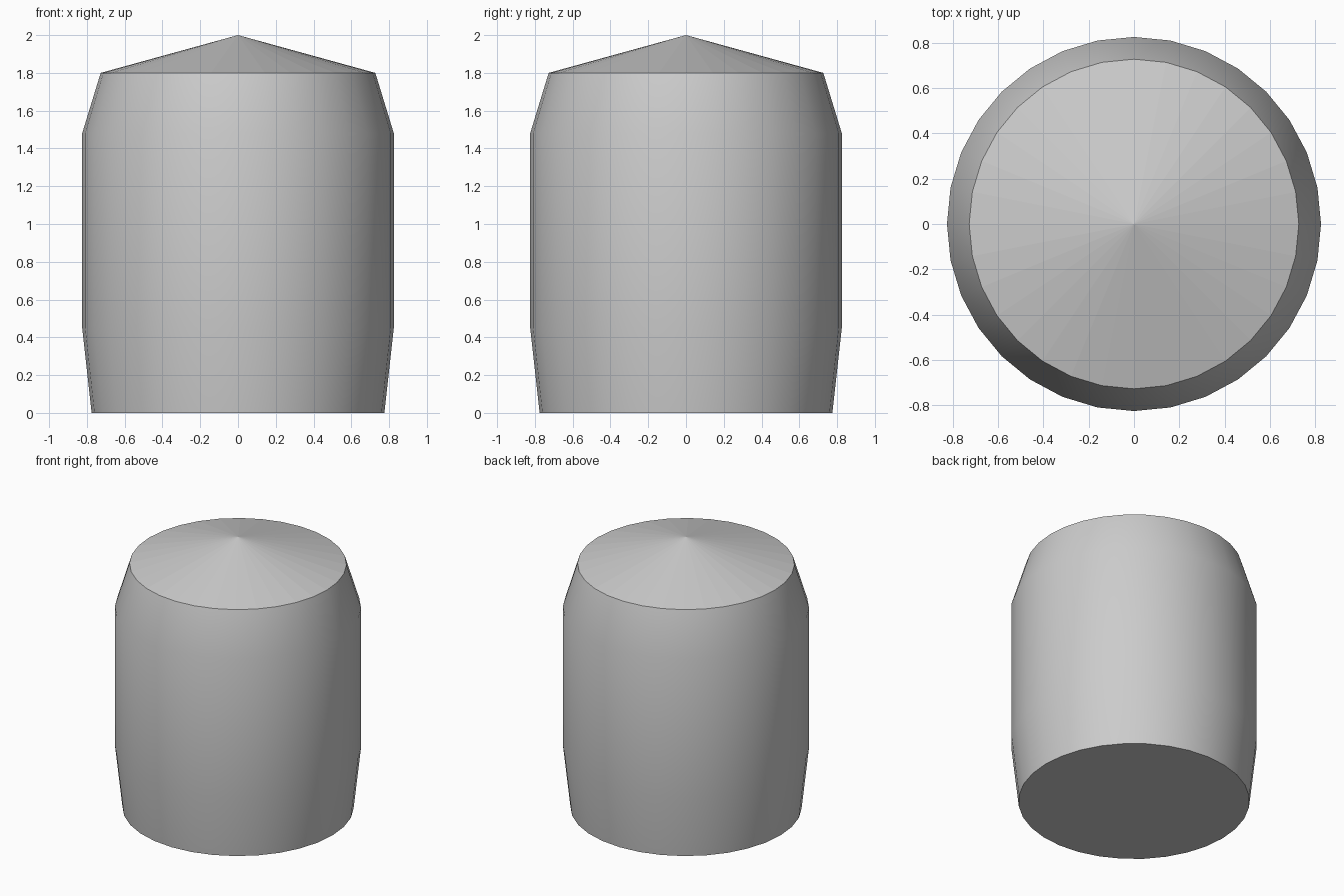
import bpy
import bmesh
from math import cos, sin, tau, radians

SIDES = 32
# Barrel outline from the base to the rim: (radius, height)
PROFILE = [(0.775, 0.0), (0.825, 0.45), (0.825, 1.48), (0.727, 1.8)]
APEX_HEIGHT = 2.0

cube = bpy.data.objects.get("Cube")
if cube:
    bpy.data.objects.remove(cube, do_unlink=True)

grey = bpy.data.materials.new("plain grey")
grey.use_nodes = True
colour = (0.6, 0.6, 0.6, 1.0)
grey.diffuse_color = colour
grey.node_tree.nodes["Principled BSDF"].inputs["Base Color"].default_value = colour


def add_ring(bm, radius, height):
    return [bm.verts.new((radius * cos(tau * i / SIDES), radius * sin(tau * i / SIDES), height))
            for i in range(SIDES)]


bm = bmesh.new()
rings = [add_ring(bm, r, z) for r, z in PROFILE]

# Smooth barrel wall
for low, high in zip(rings, rings[1:]):
    for i in range(SIDES):
        j = (i + 1) % SIDES
        bm.faces.new((low[i], low[j], high[j], high[i])).smooth = True

# Flat base and shallow faceted cone on top
bm.faces.new(reversed(rings[0]))
apex = bm.verts.new((0, 0, APEX_HEIGHT))
rim = rings[-1]
for i in range(SIDES):
    bm.faces.new((rim[i], rim[(i + 1) % SIDES], apex))

# Crisp edges around the base and the rim
for edge in bm.edges:
    if len(edge.link_faces) == 2 and edge.calc_face_angle() > radians(30):
        edge.smooth = False

mesh = bpy.data.meshes.new("barrel_body")
bm.to_mesh(mesh)
bm.free()
mesh.materials.append(grey)
barrel = bpy.data.objects.new("barrel_body", mesh)
bpy.context.collection.objects.link(barrel)
